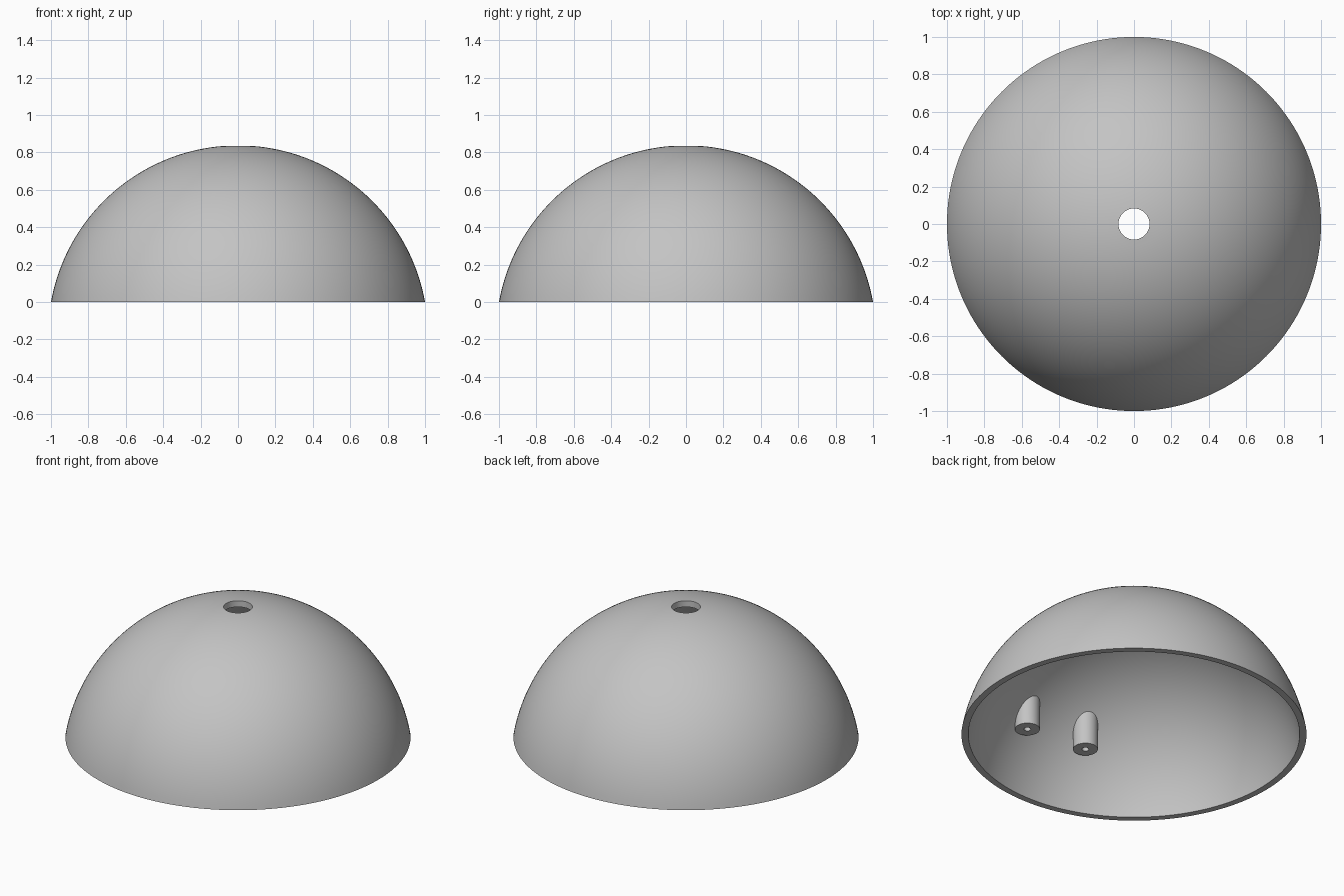
import bpy, bmesh
from math import sin, cos, pi, sqrt, asin, radians

if "Cube" in bpy.data.objects:
    bpy.data.objects.remove(bpy.data.objects["Cube"])

CENTRE_Z = -0.178   # centre of both spheres, below the rim plane
OUTER_R = sqrt(1 + CENTRE_Z ** 2)
INNER_R = sqrt(0.96 ** 2 + CENTRE_Z ** 2)
HOLE_R = 0.083

grey = bpy.data.materials.new("light grey")
grey.use_nodes = True
colour = (0.55, 0.55, 0.55, 1)
grey.diffuse_color = colour
grey.node_tree.nodes["Principled BSDF"].inputs["Base Color"].default_value = colour


def sphere_z(radius, x, y):
    return sqrt(radius ** 2 - x * x - y * y) + CENTRE_Z


def finish(bm, name):
    bmesh.ops.recalc_face_normals(bm, faces=bm.faces)
    mesh = bpy.data.meshes.new(name)
    bm.to_mesh(mesh)
    bm.free()
    mesh.materials.append(grey)
    obj = bpy.data.objects.new(name, mesh)
    bpy.context.collection.objects.link(obj)
    bpy.ops.object.select_all(action='DESELECT')
    obj.select_set(True)
    bpy.context.view_layer.objects.active = obj
    bpy.ops.object.shade_smooth_by_angle(angle=radians(30))
    return obj


def bridge(bm, a, b):
    n = len(a)
    for i in range(n):
        j = (i + 1) % n
        bm.faces.new((a[i], a[j], b[j], b[i]))


def arc(radius, steps=40):
    """Points (r, z) from the rim plane up to the top hole."""
    start, end = asin(-CENTRE_Z / radius), pi / 2 - asin(HOLE_R / radius)
    angles = [start + (end - start) * i / steps for i in range(steps + 1)]
    return [(radius * cos(a), max(0, radius * sin(a) + CENTRE_Z)) for a in angles]


# Hollow dome: closed wall profile turned around z
def make_dome(sides=160):
    profile = arc(OUTER_R) + arc(INNER_R)[::-1]
    bm = bmesh.new()
    rings = [[bm.verts.new((r * cos(2 * pi * i / sides), r * sin(2 * pi * i / sides), z))
              for i in range(sides)] for r, z in profile]
    for k, ring in enumerate(rings):
        bridge(bm, ring, rings[(k + 1) % len(rings)])
    return finish(bm, "dome_shell")


# Screw post: tube with a blind hole, its top buried in the dome wall
def make_post(name, cx, cy, bottom=0.305, radius=0.072, bore=0.02, sides=40):
    bm = bmesh.new()
    wall_r = (OUTER_R + INNER_R) / 2

    def ring(r, height):
        verts = []
        for i in range(sides):
            x, y = cx + r * cos(2 * pi * i / sides), cy + r * sin(2 * pi * i / sides)
            z = sphere_z(wall_r, x, y) if height is None else height
            verts.append(bm.verts.new((x, y, z)))
        return verts

    top, outer = ring(radius, None), ring(radius, bottom)
    mouth, bore_end = ring(bore, bottom), ring(bore, bottom + 0.1)
    for a, b in ((top, outer), (outer, mouth), (mouth, bore_end)):
        bridge(bm, a, b)
    bm.faces.new(bore_end)
    bm.faces.new(top)
    return finish(bm, name)


make_dome()
for side, x, y in (("left", 0.172, -0.756), ("right", -0.235, -0.718)):
    make_post("front_" + side + "_post", x, y)
    # matching post on the opposite side
    other = "right" if side == "left" else "left"
    make_post("back_" + other + "_post", -x, -y)
